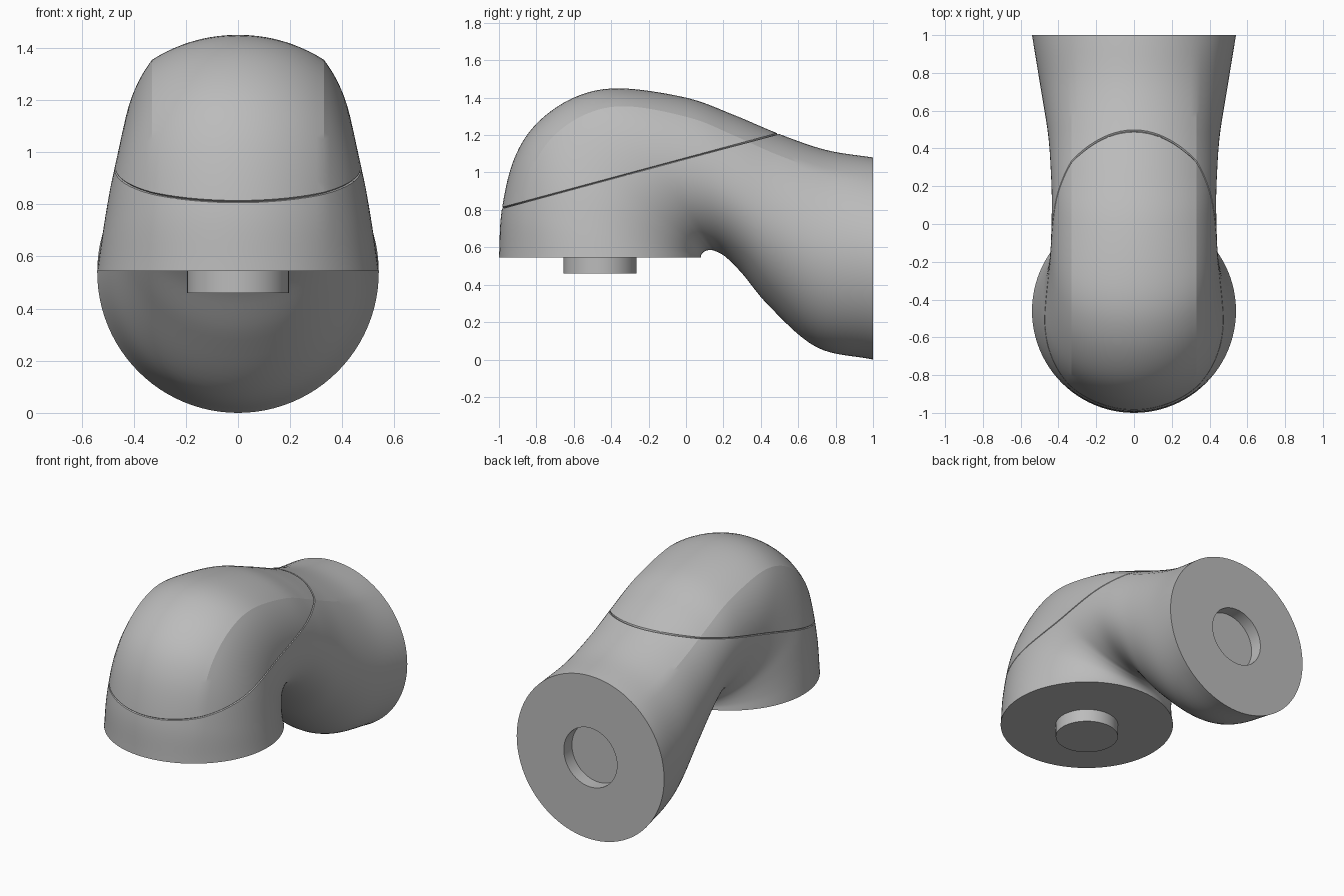
import bpy, bmesh
from math import sin, cos, asin, pi, radians
from mathutils import Vector

if "Cube" in bpy.data.objects:
    bpy.data.objects.remove(bpy.data.objects["Cube"])

R = 0.54        # radius of both round ends
CREASE = 0.33   # half width of the rounded outer strip
PEG_R = 0.195
PEG_H = 0.085

grey = bpy.data.materials.new("plain grey")
grey.use_nodes = True
grey.diffuse_color = (0.5, 0.5, 0.5, 1)
grey.node_tree.nodes["Principled BSDF"].inputs["Base Color"].default_value = (0.5, 0.5, 0.5, 1)

# Sections along the bend: outer y, z; inner y, z; half width
SECTIONS = [
    (-1.00, .545, .08, .545, .54), (-.985, .80, .082, .56, .52),
    (-.92, 1.07, .092, .573, .495), (-.80, 1.26, .108, .582, .47),
    (-.60, 1.40, .13, .585, .45), (-.36, 1.45, .155, .58, .44),
    (0, 1.40, .21, .55, .435), (.25, 1.31, .30, .46, .44),
    (.50, 1.205, .45, .28, .455), (.75, 1.12, .70, .065, .495),
    (1.0, 1.08, 1.0, 0, .54)]


def spline(points, steps):
    """Smooth curve through tuples of any length."""
    pts = [Vector(p) for p in points]
    pts = [2 * pts[0] - pts[1]] + pts + [2 * pts[-1] - pts[-2]]
    out = []
    for a, b, c, d in zip(pts, pts[1:], pts[2:], pts[3:]):
        for i in range(steps):
            t = i / steps
            out.append(b + (c - a) * (t / 2) + (2 * a - 5 * b + 4 * c - d) * (t * t / 2)
                       + (3 * b - a - 3 * c + d) * (t ** 3 / 2))
    return out + [pts[-2]]


def half_section(depth, w):
    """Half cross-section (x, distance from the outer side)."""
    a, u0 = asin(CREASE / R), asin(CREASE / w)
    drop = R * (1 - cos(a))
    h = (depth / 2 - drop) / cos(u0)
    pts = [(R * sin(a * i / 10), R * (1 - cos(a * i / 10))) for i in range(10)]
    for i in range(14):
        u = u0 + (pi / 2 - u0) * i / 14
        pts.append((w * sin(u), depth / 2 - h * cos(u)))
    for i in range(25):
        u = pi / 2 * (1 + i / 24)
        pts.append((w * sin(u), depth / 2 * (1 - cos(u))))
    return pts


def finish(bm, name, angle):
    bmesh.ops.recalc_face_normals(bm, faces=bm.faces)
    mesh = bpy.data.meshes.new(name)
    bm.to_mesh(mesh)
    bm.free()
    obj = bpy.data.objects.new(name, mesh)
    bpy.context.collection.objects.link(obj)
    mesh.materials.append(grey)
    bpy.ops.object.select_all(action='DESELECT')
    obj.select_set(True)
    bpy.context.view_layer.objects.active = obj
    bpy.ops.object.shade_smooth_by_angle(angle=radians(angle))
    return obj


# Bent shell lofted from the round base to the round rear flange
bm = bmesh.new()
rings = []
for oy, oz, iy, iz, w in spline(SECTIONS, 7):
    outer, inner = Vector((0, oy, oz)), Vector((0, iy, iz))
    depth = (inner - outer).length
    direction = (inner - outer) / depth
    half = half_section(depth, w)
    loop = half + [(-x, v) for x, v in half[-2:0:-1]]
    rings.append([outer + direction * v + Vector((x, 0, 0)) for x, v in loop])

# Socket recessed into the rear flange
for y in (1, 1 - PEG_H):
    rings.append([Vector((p.x * PEG_R / R, y, R + (p.z - R) * PEG_R / R))
                  for p in rings[-1]] if y == 1 else
                 [Vector((p.x, y, p.z)) for p in rings[-1]])

loops = [[bm.verts.new(p) for p in ring] for ring in rings]
for a, b in zip(loops, loops[1:]):
    for i in range(len(a)):
        j = (i + 1) % len(a)
        bm.faces.new((a[i], a[j], b[j], b[i]))
bm.faces.new(loops[0])
bm.faces.new(loops[-1])
bmesh.ops.recalc_face_normals(bm, faces=bm.faces)

# Fine V-shaped seam around the cover
point = Vector((0, -.985, .81))
normal = Vector((0, -.4, 1.485)).normalized()
for offset in (-.004, .004, 0):
    bmesh.ops.bisect_plane(bm, geom=bm.verts[:] + bm.edges[:] + bm.faces[:], dist=1e-5,
                           plane_co=point + normal * offset, plane_no=normal)
bm.normal_update()
seam = [(v, v.normal.copy()) for v in bm.verts if abs((v.co - point).dot(normal)) < 1e-4]
for v, n in seam:
    v.co -= n * .008
finish(bm, "elbow_shell", 14)

# Peg under the base
bm = bmesh.new()
bmesh.ops.create_cone(bm, cap_ends=True, segments=64, radius1=PEG_R, radius2=PEG_R, depth=PEG_H)
bmesh.ops.translate(bm, verts=bm.verts, vec=(0, -.46, .545 - PEG_H / 2))
finish(bm, "base_peg", 30)
